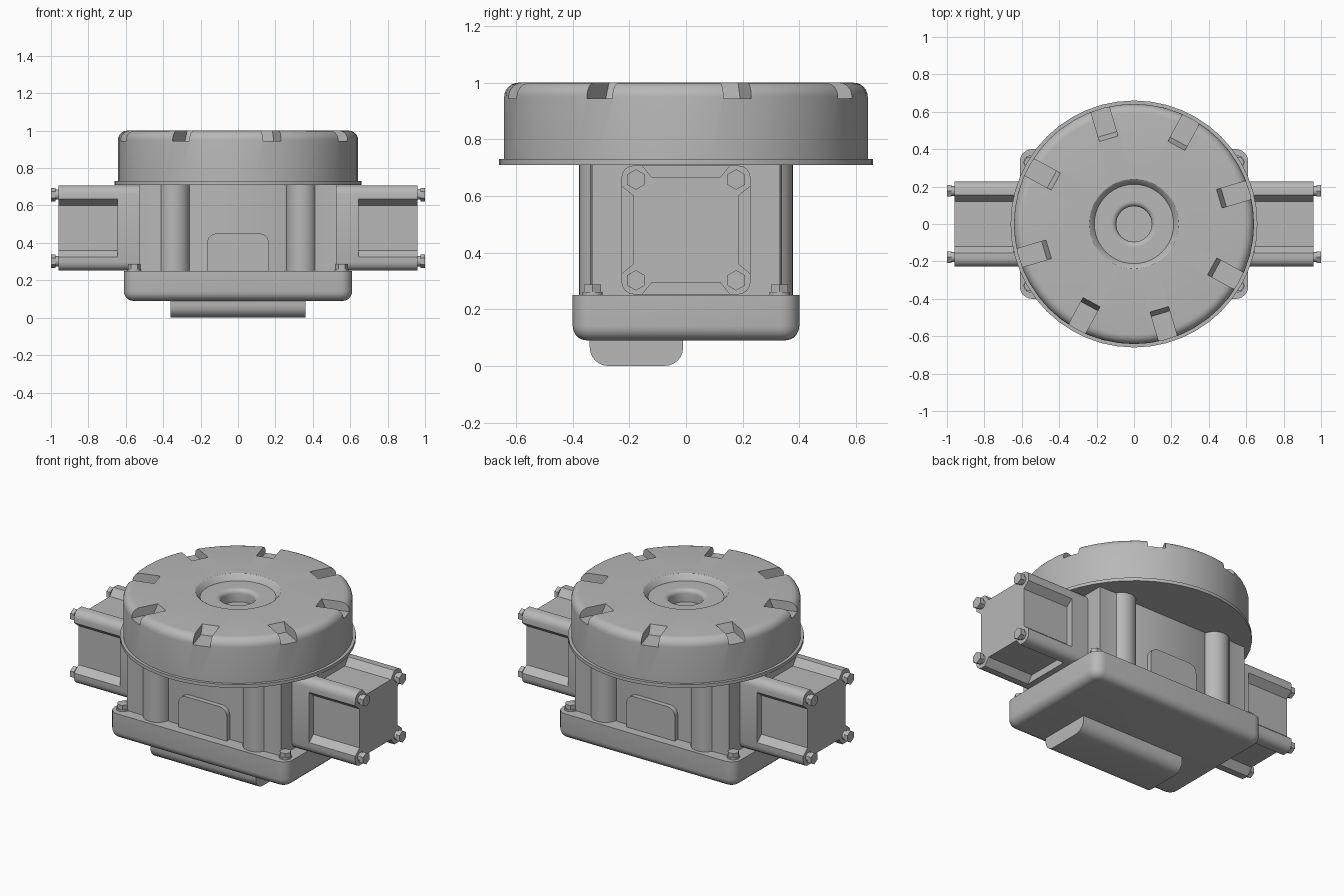
import bpy, bmesh, math
from mathutils import Matrix, Vector

if "Cube" in bpy.data.objects:
    bpy.data.objects.remove(bpy.data.objects["Cube"])

grey = bpy.data.materials.new("cast_grey")
grey.diffuse_color = (0.48, 0.48, 0.48, 1)
grey.use_nodes = True
grey.node_tree.nodes["Principled BSDF"].inputs["Base Color"].default_value = grey.diffuse_color


def finish(bm, name, angle=32):
    bmesh.ops.recalc_face_normals(bm, faces=bm.faces)
    me = bpy.data.meshes.new(name)
    bm.to_mesh(me)
    bm.free()
    me.materials.append(grey)
    ob = bpy.data.objects.new(name, me)
    bpy.context.collection.objects.link(ob)
    smooth(ob, angle)
    return ob


def smooth(ob, angle=32):
    bpy.ops.object.select_all(action='DESELECT')
    ob.select_set(True)
    bpy.context.view_layer.objects.active = ob
    bpy.ops.object.shade_smooth_by_angle(angle=math.radians(angle))


def prism(bm, pts, lo, hi, place):
    """Extrude a 2D outline from lo to hi; place(u, v, w) maps it to xyz."""
    a = [bm.verts.new(place(u, v, lo)) for u, v in pts]
    b = [bm.verts.new(place(u, v, hi)) for u, v in pts]
    bm.faces.new(a)
    bm.faces.new(b[::-1])
    n = len(pts)
    for i in range(n):
        j = (i + 1) % n
        bm.faces.new((a[i], b[i], b[j], a[j]))


def ngon(n, r, cx=0, cy=0, turn=0.0):
    return [(cx + r * math.cos(turn + 2 * math.pi * i / n),
             cy + r * math.sin(turn + 2 * math.pi * i / n)) for i in range(n)]


def arc(cx, cy, r, a0, a1, n=6):
    return [(cx + r * math.cos(math.radians(a0 + (a1 - a0) * i / n)),
             cy + r * math.sin(math.radians(a0 + (a1 - a0) * i / n))) for i in range(n + 1)]


XY = lambda u, v, w: (u, v, w)
YZ = lambda u, v, w: (w, u, v)
XZ = lambda u, v, w: (u, w, v)

# round cap: lathed profile (radius, height)
prof = [(0, 0.71), (0.66, 0.71), (0.66, 0.73), (0.642, 0.73)]
prof += arc(0.592, 0.95, 0.05, 0, 90)
prof += [(0.24, 1.0), (0.232, 0.995), (0.212, 0.965), (0.125, 0.965)]
prof += arc(0.12, 0.94, 0.025, 90, 180, 4) + [(0.095, 0.89), (0, 0.89)]
bm = bmesh.new()
N = 48
rings = []
for r, z in prof:
    if r == 0:
        rings.append([bm.verts.new((0, 0, z))])
    else:
        rings.append([bm.verts.new((x, y, z)) for x, y in ngon(N, r)])
for a, b in zip(rings, rings[1:]):
    for i in range(N):
        j = (i + 1) % N
        q = [a[i % len(a)], a[j % len(a)], b[j % len(b)], b[i % len(b)]]
        bm.faces.new(list(dict.fromkeys(q)))
cap = finish(bm, "round_cap")

# eight rim notches cut from the cap
bm = bmesh.new()
side = [(0.475, 1.001), (0.47, 1.05), (0.75, 1.05), (0.75, 0.945), (0.50, 0.945)]
for k in range(8):
    rot = Matrix.Rotation(math.radians(16.5 + 45 * k), 3, 'Z')
    prism(bm, side, -0.051, 0.051, lambda u, v, w: rot @ Vector((u, w, v)))
cutter = finish(bm, "notch_cutter")
cutter.hide_render = True
mod = cap.modifiers.new("notches", 'BOOLEAN')
mod.operation = 'DIFFERENCE'
mod.solver = 'EXACT'
mod.object = cutter
bpy.context.view_layer.objects.active = cap
# put the cut first, before any smoothing modifier
while cap.modifiers[0] != mod and cap.modifiers.find("notches") > 0:
    bpy.ops.object.modifier_move_up(modifier="notches")
bpy.ops.object.modifier_apply(modifier="notches")
bpy.data.objects.remove(cutter)
smooth(cap)

# housing with four rounded columns in its long walls
half = [(-0.527, 0.332), (-0.45, 0.332)] + arc(-0.34, 0.295, 0.083, 150, 10, 12)
half += [(-0.245, 0.315)]
top = half + [(-x, y) for x, y in reversed(half)]
bm = bmesh.new()
prism(bm, top + [(-x, -y) for x, y in top], 0.24, 0.715, XY)
finish(bm, "housing", 40)

# raised plates on the front and back walls
plate = [(-0.165, 0.245), (0.165, 0.245)] + arc(0.115, 0.4, 0.05, 0, 90) + arc(-0.115, 0.4, 0.05, 90, 180)
for s, name in ((-1, "front_plate"), (1, "back_plate")):
    bm = bmesh.new()
    prism(bm, plate, s * 0.30, s * 0.345, XZ)
    finish(bm, name)

# base tray with rounded corners and bottom edge
bm = bmesh.new()
bmesh.ops.create_cube(bm, size=1)
for v in bm.verts:
    v.co = Vector((v.co.x * 1.22, v.co.y * 0.8, 0.17 + v.co.z * 0.16))
vert = [e for e in bm.edges if abs(e.verts[0].co.z - e.verts[1].co.z) > 0.1]
bmesh.ops.bevel(bm, geom=vert, offset=0.065, segments=6, profile=0.5, affect='EDGES')
low = [e for e in bm.edges if all(v.co.z < 0.095 for v in e.verts)]
bmesh.ops.bevel(bm, geom=low, offset=0.05, segments=5, profile=0.5, affect='EDGES')
finish(bm, "base_tray")

# offset foot rail under the base
rail = [(-0.01, 0.1), (-0.34, 0.1)] + arc(-0.275, 0.065, 0.065, 180, 270) + arc(-0.075, 0.065, 0.065, 270, 360)
bm = bmesh.new()
prism(bm, rail, -0.36, 0.36, YZ)
finish(bm, "foot_rail")

# base bolts
bm = bmesh.new()
for sx in (-1, 1):
    for sy in (-1, 1):
        cx, cy = sx * 0.555, sy * 0.33
        prism(bm, ngon(16, 0.036, cx, cy), 0.245, 0.26, XY)
        prism(bm, ngon(6, 0.034, cx, cy), 0.26, 0.287, XY)
finish(bm, "base_bolts")

# side arms: full block next to the housing, then a section with four recessed sides
CZ, H = 0.48, 0.228
quarter = [(0.12, 0.185), (0.155, H)] + arc(H - 0.045, H - 0.045, 0.045, 90, 0, 4) + [(H, 0.155), (0.185, 0.12)]
section, block = [], []
for k in range(4):
    c, s = round(math.cos(-k * math.pi / 2)), round(math.sin(-k * math.pi / 2))
    section += [(u * c - v * s, CZ + u * s + v * c) for u, v in quarter]
    block += [(u * c - v * s, CZ + u * s + v * c) for u, v in quarter[2:7]]
for sx, name in ((-1, "left"), (1, "right")):
    bm = bmesh.new()
    prism(bm, block, sx * 0.5, sx * 0.645, YZ)
    prism(bm, section, sx * 0.645, sx * 0.96, YZ)
    finish(bm, name + "_arm")
    # hex bolts on the arm end
    bm = bmesh.new()
    for sy in (-1, 1):
        for sz in (-1, 1):
            cy, cz = sy * 0.177, CZ + sz * 0.178
            prism(bm, ngon(16, 0.027, cy, cz), sx * 0.955, sx * 0.977, YZ)
            prism(bm, ngon(6, 0.036, cy, cz, math.pi / 6), sx * 0.975, sx * 1.0, YZ)
    finish(bm, name + "_arm_bolts")
